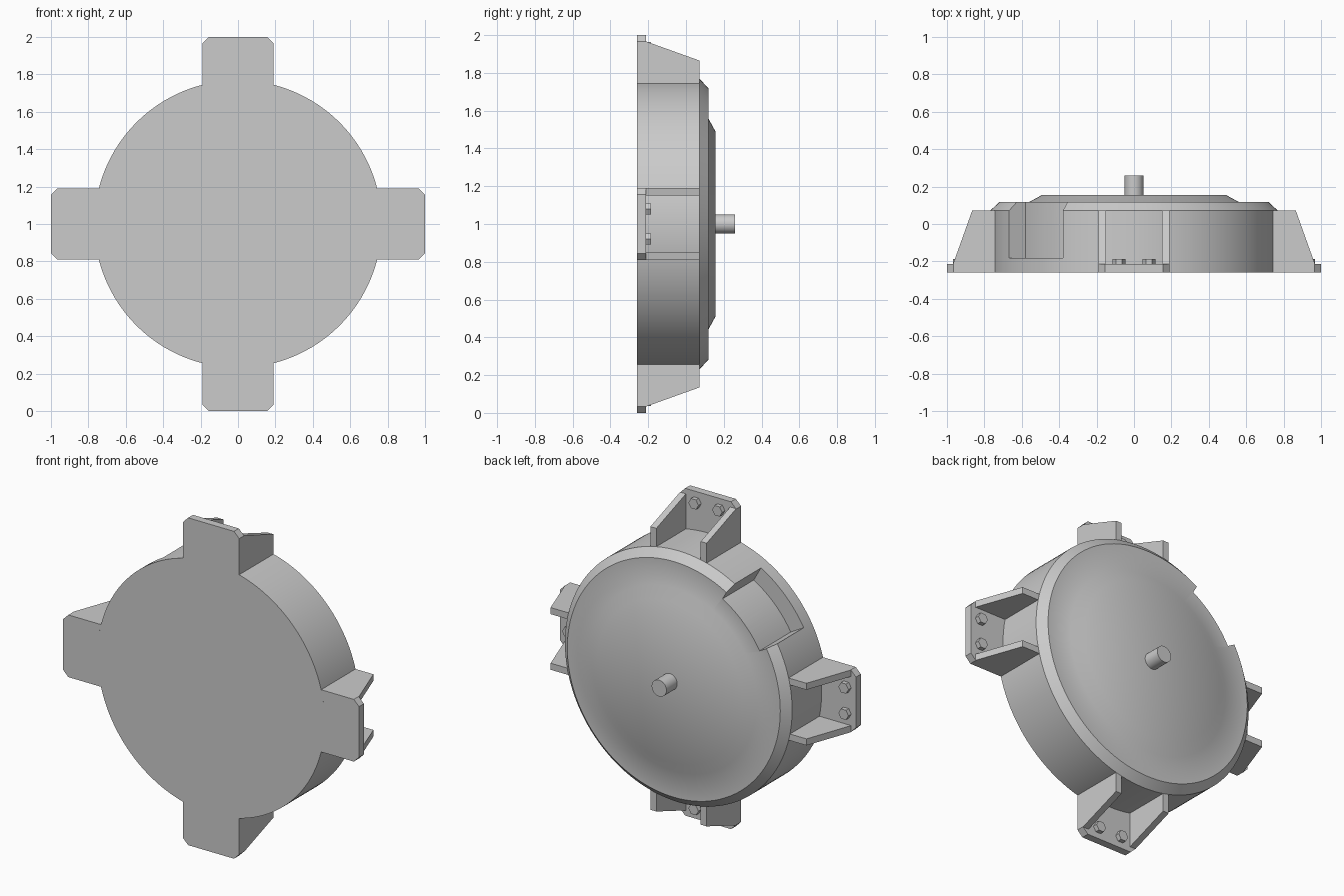
import bpy
import bmesh
from math import sin, cos, asin, pi, radians
from mathutils import Matrix, Vector

if "Cube" in bpy.data.objects:
    bpy.data.objects.remove(bpy.data.objects["Cube"], do_unlink=True)

CENTRE = Matrix.Translation((0, 0, 1))
DRUM_R, FRONT, PLATE_TOP, SHOULDER = 0.768, -0.26, -0.213, 0.072
HALF_W = 0.19

grey = bpy.data.materials.new("plain_grey")
grey.use_nodes = True
grey.diffuse_color = (0.6, 0.6, 0.6, 1)
grey.node_tree.nodes["Principled BSDF"].inputs["Base Color"].default_value = (0.6, 0.6, 0.6, 1)


def finish(name, bm, matrix):
    """Turn a bmesh into a grey object placed by a matrix."""
    bmesh.ops.recalc_face_normals(bm, faces=bm.faces)
    bm.transform(matrix)
    mesh = bpy.data.meshes.new(name)
    bm.to_mesh(mesh)
    bm.free()
    mesh.materials.append(grey)
    ob = bpy.data.objects.new(name, mesh)
    bpy.context.collection.objects.link(ob)
    return ob


def prism(name, points, sweep, matrix):
    """Extrude a flat outline along a vector."""
    bm = bmesh.new()
    face = bm.faces.new([bm.verts.new(p) for p in points])
    new = bmesh.ops.extrude_face_region(bm, geom=[face], use_keep_orig=True)["geom"]
    bmesh.ops.translate(bm, vec=sweep, verts=[g for g in new if isinstance(g, bmesh.types.BMVert)])
    return finish(name, bm, matrix)


def lathe(name, profile, steps):
    """Revolve (radius, y) points around the y axis."""
    bm = bmesh.new()
    verts = [bm.verts.new((r, y, 0)) for r, y in profile]
    edges = [bm.edges.new(pair) for pair in zip(verts, verts[1:])]
    bmesh.ops.spin(bm, geom=verts + edges, cent=(0, 0, 0), axis=(0, 1, 0),
                   angle=2 * pi, steps=steps, use_merge=True)
    bmesh.ops.remove_doubles(bm, verts=bm.verts, dist=0.0001)
    return finish(name, bm, CENTRE)


def smooth(ob):
    bpy.ops.object.select_all(action='DESELECT')
    ob.select_set(True)
    bpy.context.view_layer.objects.active = ob
    bpy.ops.object.shade_smooth_by_angle(angle=radians(30))


def arc(radius, start, end, count, y):
    """Points on an arc, with the angle measured from up towards +x."""
    angles = [start + (end - start) * i / count for i in range(count + 1)]
    return [(radius * sin(a), y, radius * cos(a)) for a in angles]


# Drum with chamfered, raised back cover
drum = lathe("drum_housing", [(0, FRONT), (DRUM_R, FRONT), (DRUM_R, SHOULDER), (0.72, 0.118),
                              (0.56, 0.118), (0.49, 0.156), (0, 0.156)], 128)

# Curved notch in the rim
lo, hi = radians(-60.4), radians(-29.6)
cutter = prism("notch_cutter", arc(0.667, lo, hi, 12, -0.183) + arc(0.9, hi, lo, 12, -0.183),
               Vector((0, 0.5, 0)), CENTRE)
cutter.hide_render = True
cutter.hide_set(True)
notch = drum.modifiers.new("notch", 'BOOLEAN')
notch.operation = 'DIFFERENCE'
notch.solver = 'EXACT'
notch.object = cutter
bpy.context.view_layer.objects.active = drum
bpy.ops.object.modifier_apply(modifier="notch")
bpy.data.objects.remove(cutter, do_unlink=True)
smooth(drum)

# Central shaft
smooth(lathe("shaft", [(0, 0.1), (0.05, 0.1), (0.05, 0.26), (0, 0.26)], 48))

# Four mounting lugs, each a plate with two ribs and two bolts
bite = asin(HALF_W / DRUM_R)
cut = 0.035
for side, turn in (("top", 0), ("left", 90), ("bottom", 180), ("right", 270)):
    place = CENTRE @ Matrix.Rotation(radians(turn), 4, 'Y')
    outline = arc(DRUM_R, -bite, bite, 10, FRONT) + [
        (HALF_W, FRONT, 1 - cut), (HALF_W - cut, FRONT, 1),
        (cut - HALF_W, FRONT, 1), (-HALF_W, FRONT, 1 - cut)]
    prism(side + "_lug_plate", outline, Vector((0, PLATE_TOP - FRONT, 0)), place)
    for s, tag in ((-1, "a"), (1, "b")):
        x = s * HALF_W
        rib = [(x, PLATE_TOP, 0.735), (x, PLATE_TOP, 0.967),
               (x, SHOULDER, 0.865), (x, SHOULDER, 0.735)]
        prism(f"{side}_rib_{tag}", rib, Vector((-s * 0.04, 0, 0)), place)
        bpy.ops.mesh.primitive_cylinder_add(
            vertices=6, radius=0.034, depth=0.03,
            location=place @ Vector((s * 0.08, -0.201, 0.934)), rotation=(pi / 2, pi / 6, 0))
        bolt = bpy.context.object
        bolt.name = f"{side}_bolt_{tag}"
        bolt.data.materials.append(grey)
